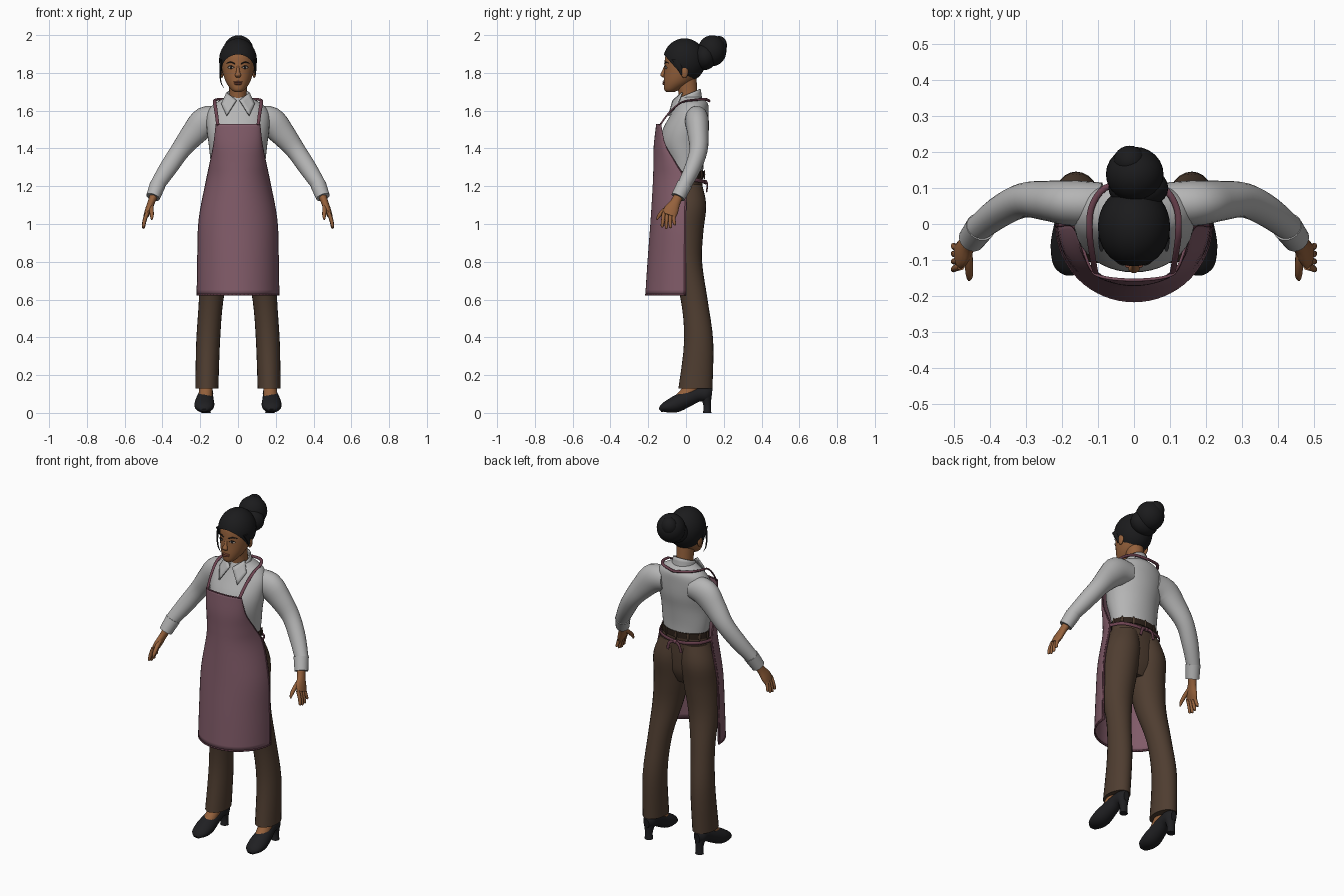
import bpy, bmesh, math
from mathutils import Vector, Matrix

def mat(name, r, g, b):
    m = bpy.data.materials.new(name)
    m.diffuse_color = (r, g, b, 1)
    return m

SKIN = mat("skin", .30, .12, .045)
HAIR = mat("black_hair", .011, .011, .012)
SHIRT = mat("grey_shirt", .46, .46, .46)
APRON = mat("mauve_apron", .22, .105, .14)
TRIM = mat("mauve_trim", .15, .055, .08)
PANTS = mat("brown_trousers", .078, .047, .030)
BELT = mat("dark_belt", .025, .015, .01)
SHOE = mat("black_leather", .014, .014, .016)
LIPS = mat("lips", .24, .075, .045)
WHITE = mat("eye_white", .40, .33, .28)

def finish(name, bm, m, mirror=False, thick=0, angle=50):
    bmesh.ops.recalc_face_normals(bm, faces=bm.faces)
    me = bpy.data.meshes.new(name)
    bm.to_mesh(me)
    bm.free()
    me.materials.append(m)
    me.shade_smooth()
    me.set_sharp_from_angle(angle=math.radians(angle))
    ob = bpy.data.objects.new(name, me)
    bpy.context.collection.objects.link(ob)
    if mirror:
        mod = ob.modifiers.new("mirror", 'MIRROR')
        mod.use_mirror_merge = False
    if thick:
        mod = ob.modifiers.new("thickness", 'SOLIDIFY')
        mod.thickness = thick
        mod.offset = 0
    return ob

def interp(keys, t):
    """Smooth (Catmull-Rom) value at t in 0..len-1"""
    i = min(int(t), len(keys) - 2)
    f = t - i
    p0, p1, p2, p3 = (keys[max(0, min(len(keys) - 1, i + k))] for k in (-1, 0, 1, 2))
    return [b + .5 * f * (c - a + f * (2*a - 5*b + 4*c - d + f * (3*(b - c) + d - a)))
            for a, b, c, d in zip(p0, p1, p2, p3)]

def loft(name, keys, m, ref=None, mirror=False, n=24, steps=4):
    """Skin ellipses (x, y, z, a, b); rings are level, or follow the path if ref is given"""
    cnt = (len(keys) - 1) * steps + 1
    pts = [interp(keys, i / steps) for i in range(cnt)]
    bm = bmesh.new()
    rings = []
    for i, p in enumerate(pts):
        u, v = Vector((1, 0, 0)), Vector((0, 1, 0))
        if ref:
            t = (Vector(pts[min(i + 1, cnt - 1)][:3]) - Vector(pts[max(i - 1, 0)][:3])).normalized()
            u = Vector(ref)
            u = (u - t * u.dot(t)).normalized()
            v = t.cross(u)
        c = Vector(p[:3])
        rings.append([bm.verts.new(c + u * p[3] * math.cos(k * math.tau / n) + v * p[4] * math.sin(k * math.tau / n))
                      for k in range(n)])
    for r, s in zip(rings, rings[1:]):
        for k in range(n):
            bm.faces.new((r[k], r[(k + 1) % n], s[(k + 1) % n], s[k]))
    bm.faces.new(rings[0])
    bm.faces.new(rings[-1])
    return finish(name, bm, m, mirror)

def sheet(name, f, nu, nv, m, thick=.005, mirror=False):
    bm = bmesh.new()
    g = [[bm.verts.new(f(i / nu, j / nv)) for i in range(nu + 1)] for j in range(nv + 1)]
    for a, b in zip(g, g[1:]):
        for i in range(nu):
            bm.faces.new((a[i], a[i + 1], b[i + 1], b[i]))
    return finish(name, bm, m, mirror, thick)

def ball(name, c, r, m, mirror=False, rz=0, cut=None, seg=24):
    bm = bmesh.new()
    bmesh.ops.create_uvsphere(bm, u_segments=seg, v_segments=seg * 2 // 3, radius=1)
    bm.transform(Matrix.Translation(c) @ Matrix.Rotation(rz, 4, 'Z') @ Matrix.Diagonal((*r, 1)))
    if cut:
        bmesh.ops.bisect_plane(bm, geom=bm.verts[:] + bm.edges[:] + bm.faces[:],
                               plane_co=cut[0], plane_no=cut[1], clear_inner=True)
    return finish(name, bm, m, mirror)

X, Y = (1, 0, 0), (0, 1, 0)

# Trousers: flared legs joined to a hip block
loft("trouser_leg", [(.165, .05, .13, .061, .09), (.158, .067, .38, .063, .077), (.142, .043, .6, .065, .071),
                     (.118, 0, .8, .085, .085), (.099, -.008, .96, .099, .1), (.09, .007, 1.1, .099, .1),
                     (.072, 0, 1.21, .076, .085)], PANTS, mirror=True)
loft("trouser_hips", [(0, -.01, .96, .12, .06), (0, -.005, 1.03, .185, .085), (0, -.002, 1.12, .178, .09),
                      (0, 0, 1.2, .15, .087), (0, 0, 1.26, .137, .09)], PANTS, n=36)
# Belt with loops
loft("belt", [(0, 0, 1.245, .143, .095), (0, 0, 1.28, .14, .094)], BELT, n=36, steps=1)
for i in range(7):
    a = math.pi * i / 6
    ball("belt_loop", (.144 * math.cos(a), .097 * math.sin(a), 1.26), (.007, .005, .026), PANTS, rz=a - math.pi / 2, seg=9)

# Shirt body, sleeves, cuffs
loft("shirt_body", [(0, -.002, 1.27, .136, .093), (0, -.005, 1.33, .145, .098), (0, -.015, 1.42, .155, .118),
                    (0, -.003, 1.5, .165, .12), (0, .02, 1.58, .165, .1), (0, .033, 1.63, .135, .085),
                    (0, .03, 1.655, .095, .072), (0, .022, 1.675, .06, .055)], SHIRT, n=40)
loft("shirt_sleeve", [(.09, .055, 1.555, .06, .065), (.17, .058, 1.542, .063, .08), (.235, .064, 1.478, .056, .067),
                      (.305, .066, 1.39, .048, .052), (.37, .035, 1.295, .043, .047), (.432, -.012, 1.2, .036, .038)],
     SHIRT, ref=Y, mirror=True)
loft("shirt_cuff", [(.425, -.008, 1.208, .041, .042), (.45, -.042, 1.142, .038, .037)], SHIRT, ref=Y, mirror=True, steps=2)

# Collar stand and folded points
def collar(u, v):
    t = (u * 2 - 1) * math.radians(158)
    r = .07 - .012 * v
    return (r * math.sin(t), .017 + r * math.cos(t), 1.64 + v * (.05 + .025 * math.cos(t)))
sheet("collar_stand", collar, 32, 4, SHIRT)
fl = [Vector(p) for p in ((.008, -.068, 1.655), (.06, -.02, 1.695), (.06, -.092, 1.573), (.088, -.045, 1.635))]
sheet("collar_point", lambda u, v: fl[0].lerp(fl[1], u).lerp(fl[2].lerp(fl[3], u), v), 4, 4, SHIRT, .008, True)

# Apron: half-elliptic cross-section (half width, front y, side y, height)
AP = [(.215, -.213, 0, .625), (.212, -.2, 0, .82), (.205, -.185, 0, 1.02), (.168, -.173, 0, 1.22),
      (.147, -.17, -.05, 1.32), (.127, -.168, -.108, 1.42), (.114, -.155, -.132, 1.53)]
def apron(u, v):
    w, yf, yb, z = interp(AP, v * 6)
    t = (u - .5) * math.pi
    return (w * math.sin(t), yb + (yf - yb) * math.cos(t), z)
sheet("apron", apron, 32, 30, APRON)
sheet("apron_hem", lambda u, v: Vector(apron(u, v * .012)) * 1 + Vector((0, 0, -.003)), 32, 1, TRIM, .008)
sheet("apron_side_edge", lambda u, v: apron(1 - u * .015, v), 1, 30, TRIM, .008, True)
sheet("apron_top_edge", lambda u, v: apron(u, .988 + v * .012), 32, 1, TRIM, .008)

# Neck straps and waist ties
loft("neck_strap", [(.106, -.14, 1.52, .009, .004), (.115, -.09, 1.588, .009, .004), (.123, -.025, 1.643, .009, .005),
                    (.118, .045, 1.657, .009, .006), (.08, .1, 1.66, .009, .007), (0, .122, 1.652, .007, .008)],
     TRIM, ref=(1, .6, .3), mirror=True, n=10)
loft("waist_tie", [(.165, -.005, 1.235, .01, .004), (.135, .055, 1.232, .01, .004), (.075, .088, 1.226, .01, .004),
                   (0, .099, 1.222, .01, .004)], TRIM, ref=(0, 0, 1), mirror=True, n=10)
ball("tie_knot", (0, .103, 1.222), (.014, .01, .012), TRIM, seg=12)
loft("tie_end", [(0, .103, 1.222, .004, .009), (.03, .112, 1.215, .004, .009), (.045, .11, 1.17, .004, .009)],
     TRIM, ref=Y, mirror=True, n=10)

# Hands: palm, four fingers, thumb
loft("palm", [(.444, -.036, 1.155, .026, .022), (.459, -.056, 1.115, .027, .019), (.474, -.078, 1.075, .039, .018),
              (.486, -.09, 1.045, .037, .014)], SKIN, ref=Y, mirror=True, n=16)
for i, ln in enumerate((.062, .07, .066, .05)):
    y = -.118 + i * .019
    loft("finger", [(.48, y, 1.06, .01, .011), (.494, y - .004, 1.052 - ln * .5, .0095, .01),
                    (.5, y - .008 + i * .003, 1.045 - ln * .9, .008, .008), (.499, y - .008 + i * .003, 1.045 - ln, .003, .003)],
         SKIN, ref=Y, mirror=True, n=10, steps=3)
loft("thumb", [(.462, -.07, 1.105, .013, .014), (.458, -.112, 1.075, .012, .012), (.456, -.142, 1.045, .01, .01),
               (.457, -.155, 1.022, .004, .004)], SKIN, ref=Y, mirror=True, n=10)

# Heeled shoes and feet
loft("shoe", [(.179, -.137, .013, .018, .01), (.179, -.115, .028, .044, .026), (.178, -.06, .044, .053, .043),
              (.175, 0, .072, .046, .044), (.17, .06, .098, .038, .04), (.168, .11, .102, .036, .042),
              (.168, .137, .1, .018, .028)], SHOE, ref=X, mirror=True)
loft("shoe_heel", [(.168, .112, 0, .024, .022), (.168, .112, .04, .022, .02), (.168, .105, .09, .033, .03)], SHOE, mirror=True)
loft("foot", [(.173, -.012, .088, .036, .05), (.17, .02, .12, .036, .05), (.168, .05, .17, .034, .042)], SKIN, mirror=True)

# Neck and head
loft("neck", [(0, .02, 1.6, .052, .052), (0, .012, 1.68, .046, .05), (0, 0, 1.78, .05, .055)], SKIN)
loft("head", [(0, -.083, 1.698, .016, .02), (0, -.074, 1.712, .036, .041), (0, -.043, 1.75, .063, .075),
              (0, -.021, 1.8, .08, .095), (0, -.012, 1.85, .087, .102), (0, -.006, 1.9, .087, .1),
              (0, -.003, 1.945, .06, .07), (0, -.003, 1.965, .02, .02)], SKIN, n=32)
loft("nose", [(0, -.107, 1.842, .006, .006), (0, -.118, 1.81, .009, .009), (0, -.124, 1.788, .016, .012),
              (0, -.115, 1.775, .01, .006)], SKIN, n=14)
ball("ear", (.086, -.008, 1.805), (.01, .02, .032), SKIN, True)
ball("upper_lip", (0, -.116, 1.751), (.025, .008, .005), LIPS)
ball("lower_lip", (0, -.116, 1.742), (.021, .009, .006), LIPS)
ball("eye", (.037, -.1055, 1.829), (.016, .005, .0075), WHITE, True, .25, seg=15)
ball("iris", (.037, -.109, 1.829), (.007, .004, .007), HAIR, True, .25, seg=12)
loft("eyelid", [(.02, -.112, 1.829, .001, .001), (.037, -.111, 1.838, .003, .002), (.055, -.098, 1.83, .001, .001)],
     HAIR, ref=Y, mirror=True, n=8)
loft("eyebrow", [(.016, -.113, 1.848, .003, .003), (.04, -.106, 1.857, .003, .003), (.063, -.09, 1.85, .001, .001)],
     HAIR, ref=Y, mirror=True, n=8)

# Hair cap trimmed on a slope, bun, loose strands
ball("hair_cap", (0, -.008, 1.866), (.1, .113, .117), HAIR, cut=((0, -.1, 1.878), (0, 1.15, 1)), seg=36)
ball("hair_bun", (.002, .138, 1.917), (.08, .076, .082), HAIR)
ball("bun_coil", (.012, .1, 1.885), (.083, .06, .07), HAIR)
ball("bun_tip", (-.012, .175, 1.945), (.045, .042, .05), HAIR)
loft("side_lock", [(.09, -.055, 1.87, .008, .022), (.093, -.035, 1.83, .006, .014), (.09, -.025, 1.79, .003, .004)],
     HAIR, mirror=True, n=10)
loft("loose_strand", [(-.088, -.06, 1.86, .006, .012), (-.094, -.062, 1.8, .004, .006), (-.09, -.058, 1.75, .003, .004),
                      (-.075, -.055, 1.72, .001, .001)], HAIR, n=8)
